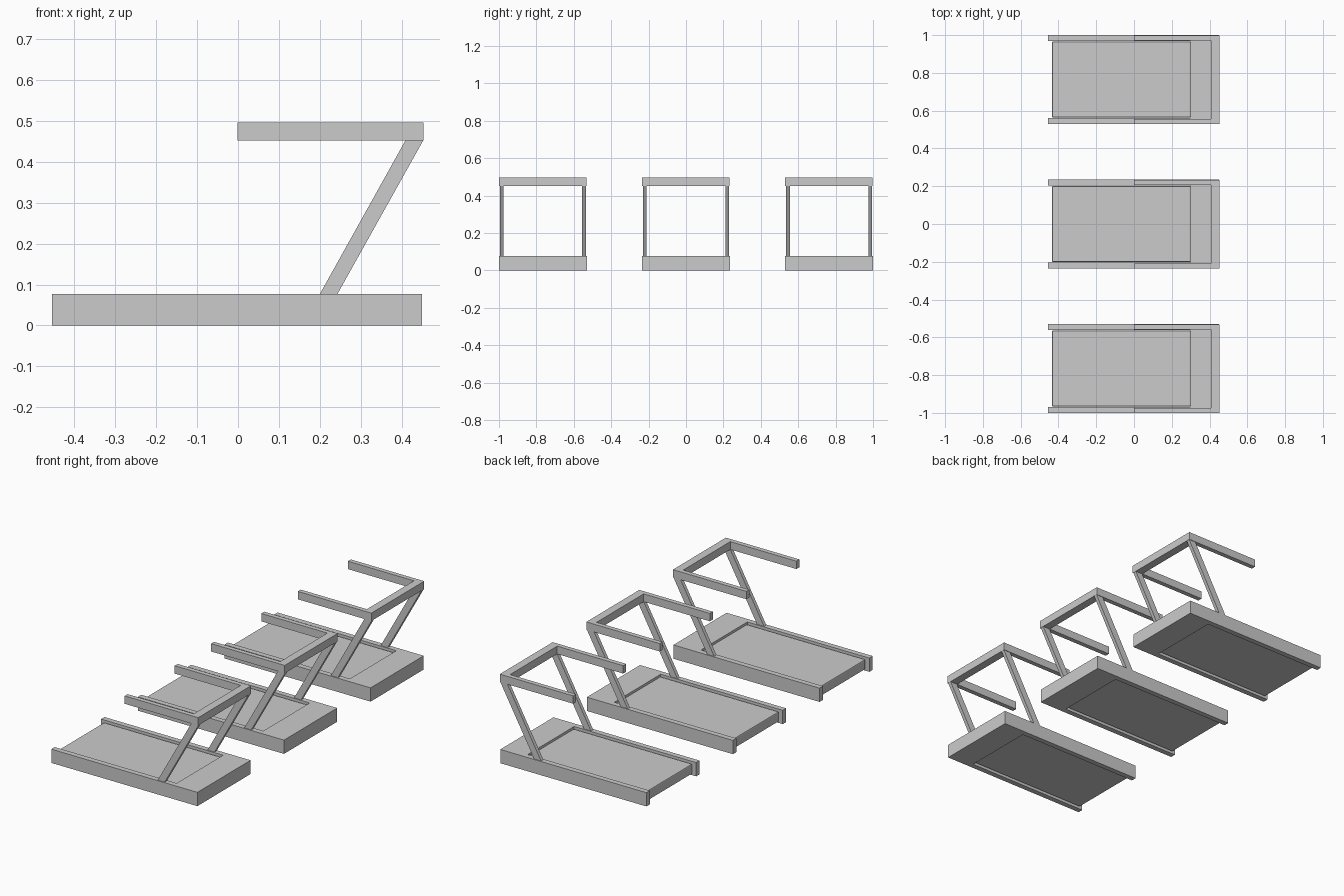
import bpy, bmesh

if "Cube" in bpy.data.objects:
    bpy.data.objects.remove(bpy.data.objects["Cube"])

HALF = 0.235          # half width of one treadmill
BASE_TOP = 0.077


def prism(name, outline, lo, hi, axis, bevel=0.0):
    """Extrude a closed 2D outline: axis 'z' uses (x, y), axis 'y' uses (x, z)."""
    bm = bmesh.new()
    place = (lambda a, b: (a, b, lo)) if axis == 'z' else (lambda a, b: (a, lo, b))
    face = bm.faces.new([bm.verts.new(place(a, b)) for a, b in outline])
    ext = bmesh.ops.extrude_face_region(bm, geom=[face])
    moved = [v for v in ext['geom'] if isinstance(v, bmesh.types.BMVert)]
    shift = (0, 0, hi - lo) if axis == 'z' else (0, hi - lo, 0)
    bmesh.ops.translate(bm, verts=moved, vec=shift)
    bmesh.ops.recalc_face_normals(bm, faces=bm.faces)
    mesh = bpy.data.meshes.new(name)
    bm.to_mesh(mesh)
    bm.free()
    obj = bpy.data.objects.new(name, mesh)
    bpy.context.collection.objects.link(obj)
    if bevel:
        mod = obj.modifiers.new("edge_rounding", 'BEVEL')
        mod.width = bevel
        mod.segments = 2
    return obj


def u_outline(x_open, x_inner, x_closed, y0, y1, rail):
    """U shape in plan, open towards -x."""
    return [(x_open, y0), (x_closed, y0), (x_closed, y1), (x_open, y1),
            (x_open, y1 - rail), (x_inner, y1 - rail),
            (x_inner, y0 + rail), (x_open, y0 + rail)]


def treadmill(tag, y):
    # Base frame: two side rails joined by the motor housing
    prism("base_frame_" + tag,
          u_outline(-0.455, 0.30, 0.449, y - HALF, y + HALF, 0.03),
          0, BASE_TOP, 'z')

    # Running belt, slightly recessed between the rails
    w = 0.201
    prism("running_belt_" + tag,
          [(-0.434, y - w), (0.30, y - w), (0.30, y + w), (-0.434, y + w)],
          0.01, 0.066, 'z', bevel=0.005)

    # Handrail with front crossbar
    prism("handrail_" + tag,
          u_outline(-0.001, 0.408, 0.4535, y - HALF, y + HALF - 0.002, 0.026),
          0.452, 0.496, 'z')

    # Slanted posts
    post = [(0.20, BASE_TOP), (0.243, BASE_TOP), (0.4525, 0.452), (0.409, 0.452)]
    for side, s in (("right", -1), ("left", 1)):
        ys = sorted((y + s * 0.21, y + s * 0.23))
        prism(f"{side}_post_{tag}", post, ys[0], ys[1], 'y')


# Row of three machines
for label, centre in (("near", -0.765), ("middle", 0.0), ("far", 0.765)):
    treadmill(label, centre)
